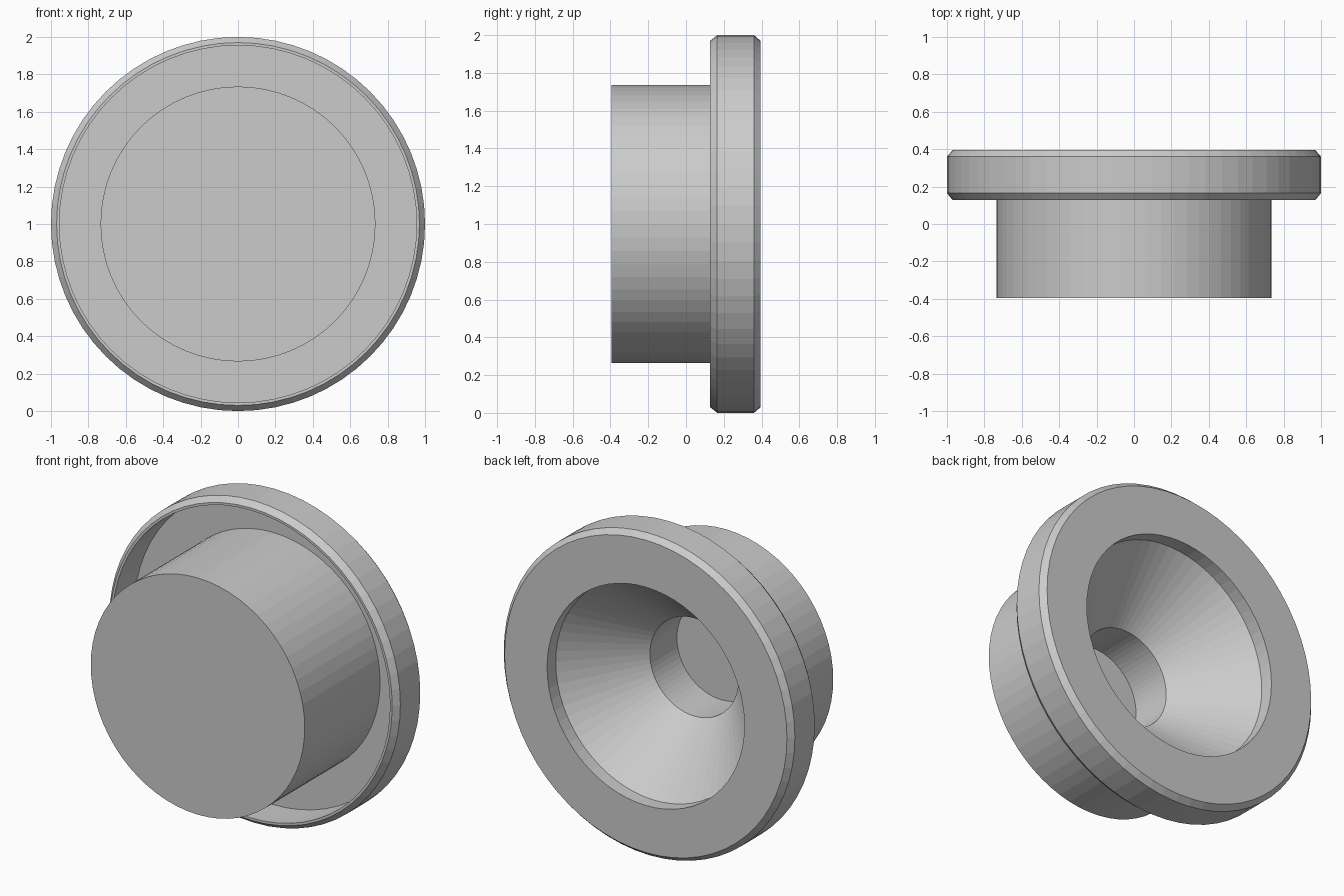
import bpy, bmesh, math

SEGMENTS = 64

default_cube = bpy.data.objects.get("Cube")
if default_cube:
    bpy.data.objects.remove(default_cube, do_unlink=True)


def lathe_y(name, profile, centre_z):
    """Spin (radius, y) points about the y axis into one closed body."""
    bm = bmesh.new()
    verts = [bm.verts.new((r, y, 0)) for r, y in profile]
    edges = [bm.edges.new(pair) for pair in zip(verts, verts[1:])]
    bmesh.ops.spin(bm, geom=verts + edges, cent=(0, 0, 0), axis=(0, 1, 0),
                   angle=math.tau, steps=SEGMENTS)
    bmesh.ops.remove_doubles(bm, verts=bm.verts, dist=0.0001)
    bmesh.ops.dissolve_degenerate(bm, edges=bm.edges, dist=0.0001)
    bmesh.ops.recalc_face_normals(bm, faces=bm.faces)
    mesh = bpy.data.meshes.new(name)
    bm.to_mesh(mesh)
    bm.free()
    obj = bpy.data.objects.new(name, mesh)
    obj.location.z = centre_z
    bpy.context.collection.objects.link(obj)
    return obj


# Hub: closed front cap and outer wall
hub = [(0, -0.395), (0.735, -0.395), (0.735, 0.345)]
# Flange: recessed front, thin lip, chamfered rim, flat back
flange = [(0.955, 0.345), (0.955, 0.128), (0.97, 0.128), (1, 0.165),
          (1, 0.36), (0.97, 0.395)]
# Socket: short straight mouth, funnel, narrow bore and floor
socket = [(0.678, 0.395), (0.678, 0.31), (0.304, -0.08),
          (0.304, -0.345), (0, -0.345)]

lathe_y("flanged_cap", hub + flange + socket, 1)
